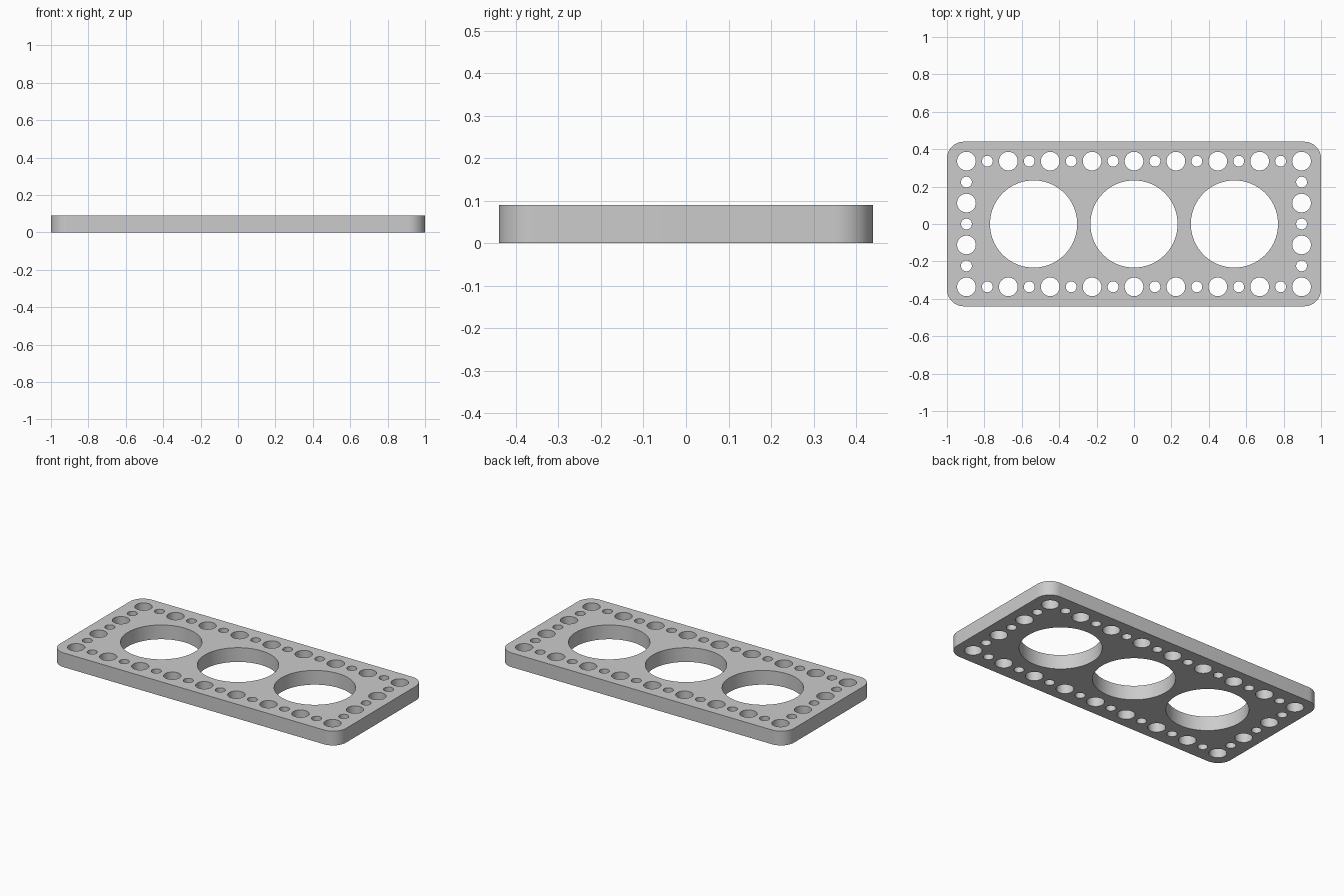
import bpy
import bmesh
from math import cos, sin, pi, radians

HALF_X, HALF_Y, THICK, CORNER = 1.0, 0.44, 0.09, 0.09
PITCH = 0.224          # spacing of the rim holes
RIM_X, RIM_Y = 4 * PITCH, 1.5 * PITCH
LARGE, MEDIUM, SMALL = 0.233, 0.05, 0.029

if "Cube" in bpy.data.objects:
    bpy.data.objects.remove(bpy.data.objects["Cube"], do_unlink=True)

# Plain grey finish
grey = bpy.data.materials.new("plain grey")
grey.use_nodes = True
colour = (0.6, 0.6, 0.6, 1)
grey.diffuse_color = colour
grey.node_tree.nodes["Principled BSDF"].inputs["Base Color"].default_value = colour

curve = bpy.data.curves.new("perforated_plate", "CURVE")
curve.dimensions = "2D"
curve.fill_mode = "BOTH"
curve.extrude = THICK / 2


def outline(points):
    spline = curve.splines.new("POLY")
    spline.points.add(len(points) - 1)
    for target, (x, y) in zip(spline.points, points):
        target.co = (x, y, 0, 1)
    spline.use_cyclic_u = True


def arc(x, y, radius, start, sweep, count):
    return [(x + radius * cos(start + sweep * i / count),
             y + radius * sin(start + sweep * i / count)) for i in range(count)]


def hole(x, y, radius, sides):
    outline(arc(x, y, radius, 0, 2 * pi, sides))


# Rounded outer edge
edge = []
for k, (sx, sy) in enumerate([(1, 1), (-1, 1), (-1, -1), (1, -1)]):
    cx, cy = sx * (HALF_X - CORNER), sy * (HALF_Y - CORNER)
    edge += arc(cx, cy, CORNER, k * pi / 2, pi / 2, 12)
    edge.append((cx + CORNER * cos((k + 1) * pi / 2), cy + CORNER * sin((k + 1) * pi / 2)))
outline(edge)

# Three large openings
for i in (-1, 0, 1):
    hole(i * 0.537, 0, LARGE, 96)

# Alternating medium and small holes along the long sides
for side in (-1, 1):
    for i in range(17):
        hole(-RIM_X + i * PITCH / 2, side * RIM_Y, SMALL if i % 2 else MEDIUM, 40)

# The same pattern along the short sides, between the corner holes
for side in (-1, 1):
    for i in range(1, 6):
        hole(side * RIM_X, -RIM_Y + i * PITCH / 2, SMALL if i % 2 else MEDIUM, 40)

# Turn the outline into a welded solid
plate = bpy.data.objects.new("perforated_plate", curve)
plate.location.z = THICK / 2
bpy.context.collection.objects.link(plate)
bpy.ops.object.select_all(action="DESELECT")
plate.select_set(True)
bpy.context.view_layer.objects.active = plate
bpy.ops.object.convert(target="MESH")
plate = bpy.context.object

bm = bmesh.new()
bm.from_mesh(plate.data)
bmesh.ops.remove_doubles(bm, verts=bm.verts, dist=0.0001)
bmesh.ops.recalc_face_normals(bm, faces=bm.faces)
bm.to_mesh(plate.data)
bm.free()

plate.data.materials.clear()
plate.data.materials.append(grey)
bpy.ops.object.shade_smooth_by_angle(angle=radians(30))
